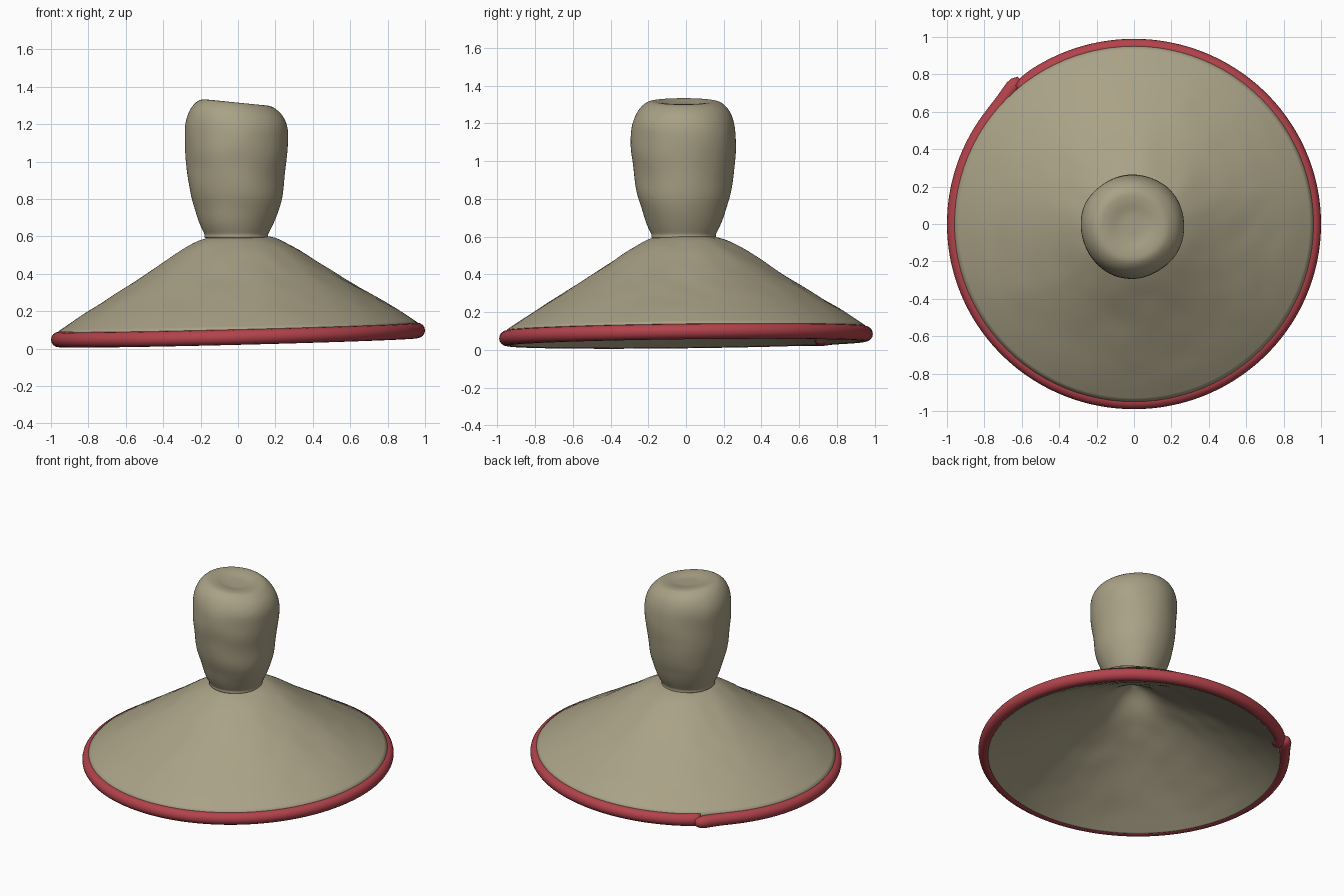
import bpy, bmesh, math
from mathutils import Vector, noise

if "Cube" in bpy.data.objects:
    bpy.data.objects.remove(bpy.data.objects["Cube"])

TAU = 2 * math.pi


def material(name, rgb):
    m = bpy.data.materials.new(name)
    m.diffuse_color = (*rgb, 1)
    m.use_nodes = True
    m.node_tree.nodes["Principled BSDF"].inputs["Base Color"].default_value = m.diffuse_color
    return m


CLAY = material("grey_beige", (0.40, 0.36, 0.24))
RED = material("rim_red", (0.45, 0.055, 0.07))


def tilt(x, y):
    # the hand-made dish leans slightly down towards the front left
    return 0.025 * x + 0.012 * y


def smooth_profile(pts, steps=5):
    # Catmull-Rom curve through the profile points
    p = [Vector(q) for q in pts]
    p = [2 * p[0] - p[1]] + p + [2 * p[-1] - p[-2]]
    out = []
    for a, b, c, d in zip(p, p[1:], p[2:], p[3:]):
        for s in range(steps):
            t = s / steps
            out.append(0.5 * (2 * b + (c - a) * t + (2 * a - 5 * b + 4 * c - d) * t * t
                              + (3 * b - a - 3 * c + d) * t ** 3))
    out.append(p[-2])
    return out


def finish(name, bm, mat):
    bmesh.ops.remove_doubles(bm, verts=bm.verts, dist=1e-5)
    bmesh.ops.recalc_face_normals(bm, faces=bm.faces)
    for f in bm.faces:
        f.smooth = True
    me = bpy.data.meshes.new(name)
    bm.to_mesh(me)
    bm.free()
    me.materials.append(mat)
    ob = bpy.data.objects.new(name, me)
    bpy.context.collection.objects.link(ob)
    return ob


def lathe(name, profile, shape, mat, n=96):
    # revolve a profile, passing each point through a shaping function
    bm = bmesh.new()
    rings = [[bm.verts.new(shape(r * math.cos(TAU * i / n), r * math.sin(TAU * i / n), z))
              for i in range(n)] for r, z in profile]
    for a, b in zip(rings, rings[1:]):
        for i in range(n):
            j = (i + 1) % n
            bm.faces.new((a[i], a[j], b[j], b[i]))
    return finish(name, bm, mat)


# Hollow cone: outside from apex to edge, then the underside back to the apex
def shape_cone(x, y, z):
    r = math.hypot(x, y)
    fade = max(0, min(1, (0.96 - r) * 5))
    w = 0.006 * noise.noise(Vector((x * 4, y * 4, 2.0))) + 0.004 * noise.noise(Vector((x * 9, y * 9, 5)))
    return x, y * 0.99, z + tilt(x, y) + w * fade


outer = smooth_profile([(0, 0.61), (0.17, 0.595), (0.3, 0.535), (0.5, 0.405), (0.7, 0.282),
                        (0.85, 0.19), (0.96, 0.117)])
inner = smooth_profile([(0.938, 0.034), (0.90, 0.058), (0.8, 0.12), (0.6, 0.235), (0.4, 0.345),
                        (0.2, 0.45), (0.08, 0.54), (0, 0.58)])
lathe("cone", outer + inner, shape_cone, CLAY)


# Knob: lumpy, with a dished top leaning to the right
def shape_knob(x, y, z):
    k = max(0, min(1, (z - 1.1) / 0.2))
    r = math.hypot(x, y)
    w = 1 + 0.03 * noise.noise(Vector((x * 5, y * 5, z * 6))) * min(1, r / 0.15)
    return x * w - 0.008, y * w - 0.012, z - 0.10 * x * k


knob = smooth_profile([(0, 0.59), (0.155, 0.59), (0.172, 0.615), (0.20, 0.675), (0.225, 0.745),
                       (0.248, 0.83), (0.265, 0.96), (0.277, 1.08), (0.273, 1.19), (0.245, 1.265),
                       (0.195, 1.31), (0.14, 1.315), (0.07, 1.302), (0, 1.30)])
lathe("knob", knob, shape_knob, CLAY)

# Rim: one rolled strip whose ends meet with a small lip at the back-left seam
SEAM, N, M = math.radians(128), 200, 16
bm = bmesh.new()
rings = []
for i in range(N + 1):
    a = i / N * (TAU + 0.04)
    start = math.exp(-(a / 0.12) ** 2)
    end = math.exp(-((TAU + 0.04 - a) / 0.06) ** 2)
    rad = 0.959 + 0.03 * start - 0.014 * end
    tube = (0.041 + 0.006 * end) * math.sqrt(min(1, (a + 0.015) / 0.06))
    ca, sa = math.cos(SEAM + a), math.sin(SEAM + a)
    ring = []
    for j in range(M):
        b = TAU * j / M
        r = rad + tube * math.cos(b)
        x, y = r * ca, r * sa
        ring.append(bm.verts.new((x, y * 0.99, 0.073 - 0.006 * start + tilt(x, y)
                                  + tube * math.sin(b))))
    rings.append(ring)
for p, q in zip(rings, rings[1:]):
    for j in range(M):
        k = (j + 1) % M
        bm.faces.new((p[j], p[k], q[k], q[j]))
bm.faces.new(rings[0])
bm.faces.new(rings[-1])
finish("rim", bm, RED)
